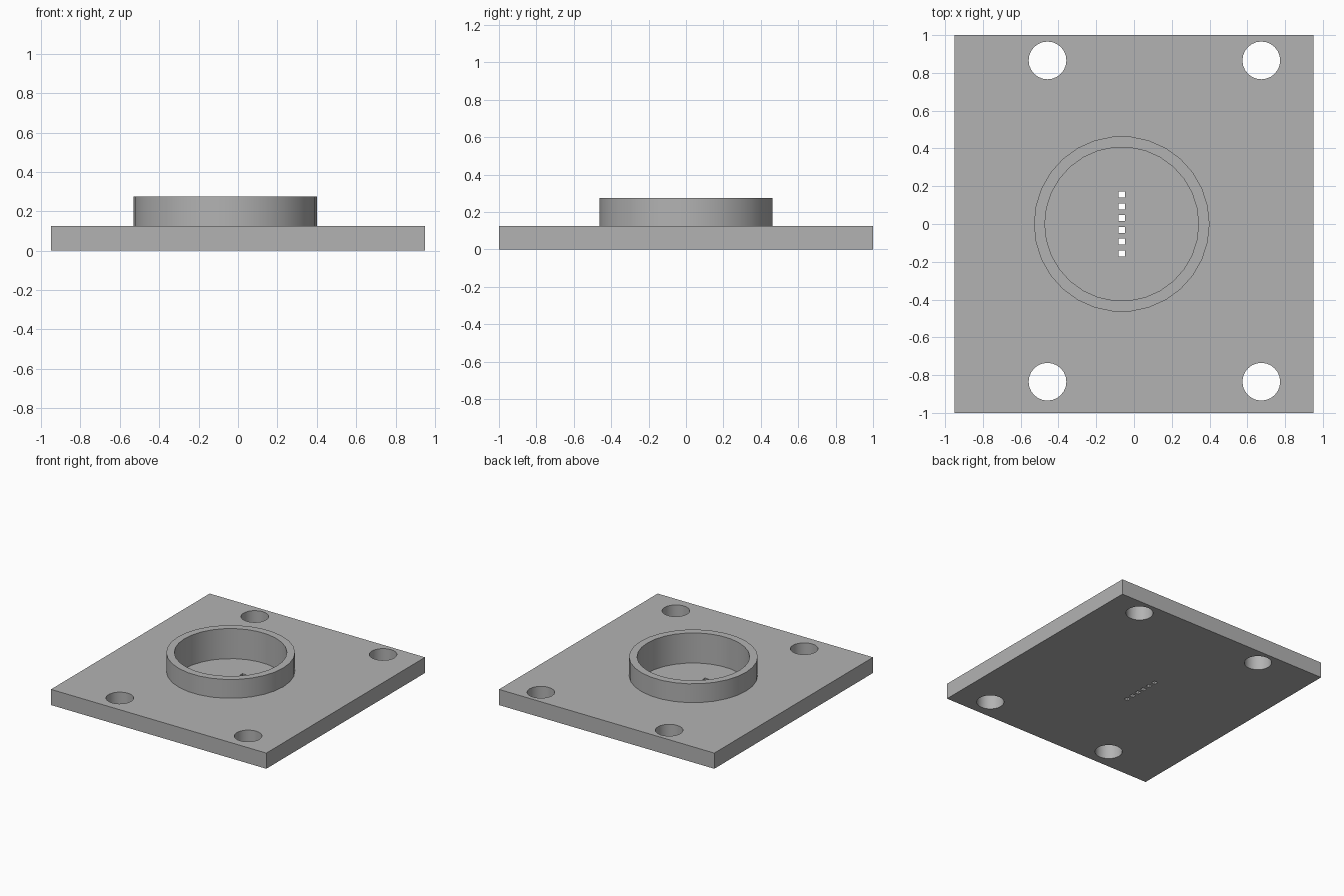
import bpy, bmesh
from math import cos, sin, tau

if "Cube" in bpy.data.objects:
    bpy.data.objects.remove(bpy.data.objects["Cube"])

PLATE_TOP, RING_TOP, FLOOR = 0.125, 0.275, 0.035
RING_X, RING_OUTER, RING_INNER = -0.065, 0.465, 0.407

grey = bpy.data.materials.new("plain grey")
grey.use_nodes = True
grey.diffuse_color = (0.45, 0.45, 0.45, 1)
grey.node_tree.nodes["Principled BSDF"].inputs["Base Color"].default_value = grey.diffuse_color


def add_prism(bm, outline, z0, z1):
    """Extrude a closed xy outline from z0 up to z1."""
    face = bm.faces.new([bm.verts.new((x, y, z0)) for x, y in outline])
    top = bmesh.ops.extrude_face_region(bm, geom=[face])["geom"]
    for v in top:
        if isinstance(v, bmesh.types.BMVert):
            v.co.z = z1
    bmesh.ops.recalc_face_normals(bm, faces=bm.faces)


def circle(x, y, r, sides):
    return [(x + r * cos(tau * i / sides), y + r * sin(tau * i / sides)) for i in range(sides)]


def box(x, y, hx, hy):
    return [(x - hx, y - hy), (x + hx, y - hy), (x + hx, y + hy), (x - hx, y + hy)]


def make(name, prisms):
    bm = bmesh.new()
    for outline, z0, z1 in prisms:
        add_prism(bm, outline, z0, z1)
    mesh = bpy.data.meshes.new(name)
    bm.to_mesh(mesh)
    bm.free()
    mesh.materials.append(grey)
    obj = bpy.data.objects.new(name, mesh)
    bpy.context.collection.objects.link(obj)
    return obj


def cut(obj, name, prisms):
    """Subtract prisms from an object, then discard the cutter."""
    cutter = make(name, prisms)
    cutter.hide_render = True
    mod = obj.modifiers.new(name, "BOOLEAN")
    mod.operation, mod.solver, mod.object = "DIFFERENCE", "EXACT", cutter
    bpy.context.view_layer.objects.active = obj
    bpy.ops.object.modifier_apply(modifier=mod.name)
    bpy.data.objects.remove(cutter)


def smooth(obj):
    bpy.ops.object.select_all(action="DESELECT")
    obj.select_set(True)
    bpy.context.view_layer.objects.active = obj
    bpy.ops.object.shade_smooth_by_angle()


# Base plate with a round pocket, four mounting holes and a row of pin slots
plate = make("base_plate", [(box(0, 0, 0.95, 1), 0, PLATE_TOP)])
cut(plate, "pocket", [(circle(RING_X, 0, RING_INNER, 30), FLOOR, 1)])
cut(plate, "mounting_holes",
    [(circle(x, y, 0.1, 24), -1, 1) for x in (-0.458, 0.674) for y in (-0.835, 0.866)])
cut(plate, "pin_slots",
    [(box(RING_X, (i - 2.5) * 0.0622, 0.0165, 0.0165), -1, 1) for i in range(6)])
smooth(plate)

# Raised collar around the pocket
collar = make("collar_ring", [(circle(RING_X, 0, RING_OUTER, 30), PLATE_TOP, RING_TOP)])
cut(collar, "bore", [(circle(RING_X, 0, RING_INNER, 30), 0, 1)])
smooth(collar)
